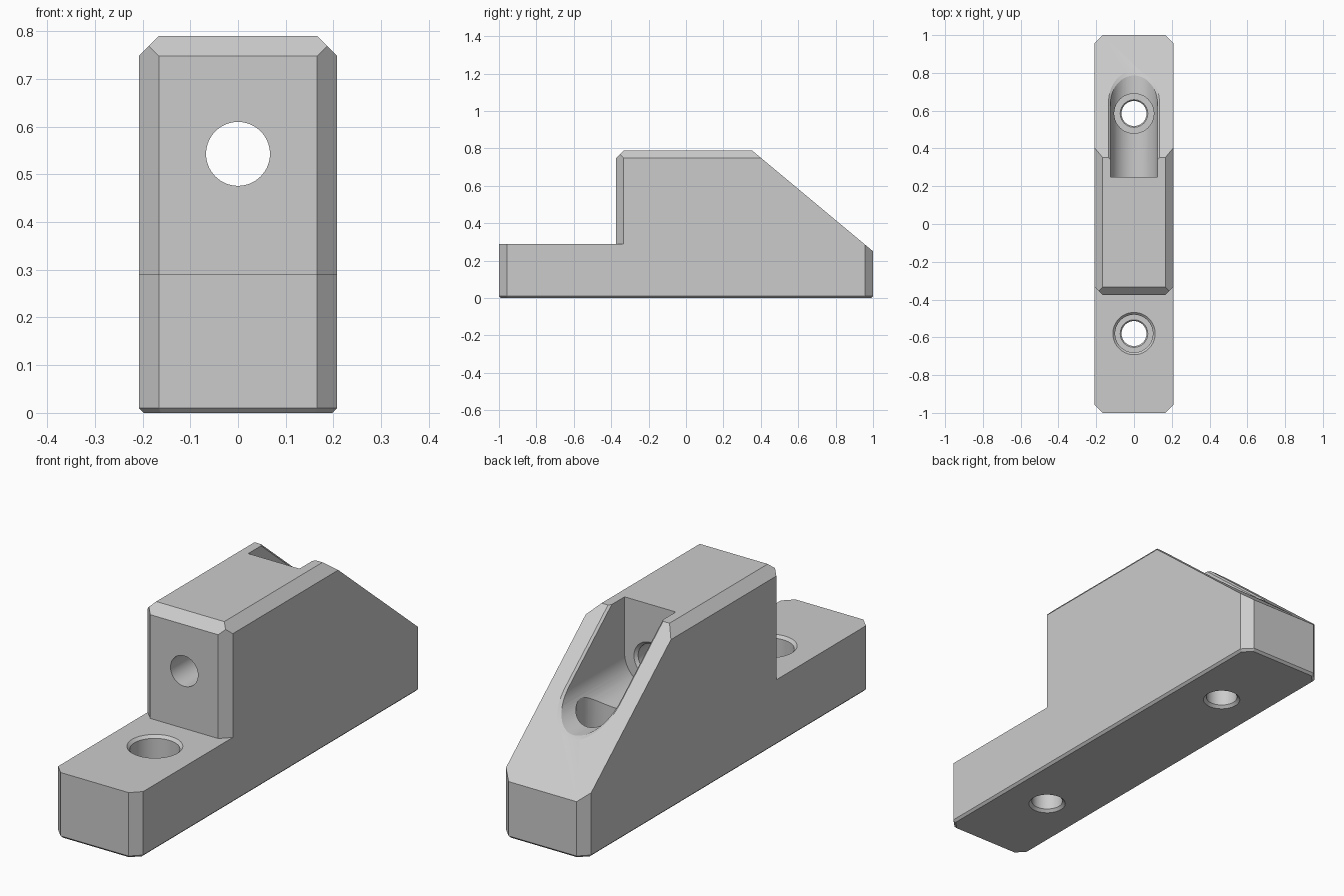
import bpy, bmesh
from math import sin, cos, pi
from mathutils import Vector

if "Cube" in bpy.data.objects:
    bpy.data.objects.remove(bpy.data.objects["Cube"])

W, H, C = 0.208, 0.79, 0.042      # half width, height, chamfer
STEP_Z, STEP_Y = 0.29, -0.375     # front ledge
BORE_Z, SLOT_Y, SLOT_R = 0.543, 0.25, 0.125
SEG = 64


def to_object(name, bm):
    bmesh.ops.recalc_face_normals(bm, faces=bm.faces)
    mesh = bpy.data.meshes.new(name)
    bm.to_mesh(mesh)
    bm.free()
    obj = bpy.data.objects.new(name, mesh)
    bpy.context.collection.objects.link(obj)
    return obj


def loft(name, rings):
    """Closed solid through rings of equal point count."""
    bm = bmesh.new()
    rows = [[bm.verts.new(p) for p in ring] for ring in rings]
    n = len(rows[0])
    for a, b in zip(rows, rows[1:]):
        for i in range(n):
            j = (i + 1) % n
            bm.faces.new((a[i], a[j], b[j], b[i]))
    bm.faces.new(rows[0])
    bm.faces.new(rows[-1])
    return to_object(name, bm)


def lathe(name, profile, place):
    """Round cutter from (radius, height) pairs, positioned by place(u, v, h)."""
    turns = [2 * pi * i / SEG for i in range(SEG)]
    return loft(name, [[place(r * cos(t), r * sin(t), h) for t in turns]
                       for r, h in profile])


def slot_outline(r, top):
    """Open-topped channel section in x and z with a round floor."""
    half = SEG // 2
    arc = [(-r * cos(pi * i / half), BORE_Z - r * sin(pi * i / half))
           for i in range(half + 1)]
    return [(-r, top)] + arc + [(r, top)]


# Block with sloped back and chamfered edges, trimmed by planes
bm = bmesh.new()
bmesh.ops.create_cube(bm, size=1)
for v in bm.verts:
    v.co = Vector((v.co.x * 2 * W, v.co.y * 2, (v.co.z + 0.5) * H))
B = 0.01
planes = [((0, 1, 0.25), (0, 0.5, 0.6))]
for s in (-1, 1):
    planes.append(((s * W, 0, H - C), (s, 0, 1)))
    planes.append(((s * W, 0, B), (s, 0, -1)))
    planes.append(((0, s, B), (0, s, -1)))
    for e in (-1, 1):
        planes.append(((s * W, e * (1 - C), 0), (s, e, 0)))
        planes.append(((s * W, e * (1 - C), B), (s, e, -2 ** 0.5)))
for co, no in planes:
    cut = bmesh.ops.bisect_plane(bm, geom=bm.verts[:] + bm.edges[:] + bm.faces[:],
                                 plane_co=co, plane_no=no, clear_outer=True)
    edges = [g for g in cut["geom_cut"] if isinstance(g, bmesh.types.BMEdge)]
    bmesh.ops.contextual_create(bm, geom=edges)
body = to_object("mounting_block", bm)

# Front ledge cut, leaving chamfered upright corners
x, reach = W - C, 0.8
plan = [(-1, -2), (1, -2), (x + reach, STEP_Y + reach), (x, STEP_Y),
        (-x, STEP_Y), (-x - reach, STEP_Y + reach)]
cutters = [loft("ledge_cutter", [[(px, py, z) for px, py in plan]
                                 for z in (STEP_Z, 1)])]

# Chamfer along the front top edge
y0, z0 = STEP_Y + C, H
tri = [(y0 - 0.15, z0 - 0.15), (y0 + 0.15, z0 + 0.15), (y0 - 0.15, z0 + 0.15)]
cutters.append(loft("brow_cutter", [[(px, y, z) for y, z in tri]
                                    for px in (-0.5, 0.5)]))

# Open channel running out through the slope
cutters.append(loft("channel_cutter", [[(px, y, z) for px, z in slot_outline(SLOT_R, 1)]
                                       for y in (SLOT_Y, 1.2)]))


# Fine chamfer where the channel meets the slope
def on_slope(r, shift):
    return [(px, 1 + (0.25 - z) * 1.2 + shift, z) for px, z in slot_outline(r, 0.81)]


cutters.append(loft("channel_rim_cutter", [on_slope(SLOT_R - 0.001, -0.014),
                                           on_slope(SLOT_R + 0.011, 0.002)]))

# Vertical screw holes with counterbores, then the horizontal bore
shank = [(0.09, -0.012), (0.066, 0.012), (0.066, 0.143), (0.073, 0.15)]
front = shank + [(0.1, 0.15), (0.1, 0.278), (0.125, 0.303)]
rear = shank + [(0.105, 0.15), (0.105, 0.7)]
for name, profile, y in (("front_hole_cutter", front, -0.58),
                         ("rear_hole_cutter", rear, 0.585)):
    cutters.append(lathe(name, profile, lambda u, v, h, y=y: (u, y + v, h)))
bore = [(0.067, -0.5), (0.067, 0.238), (0.081, 0.252), (0.081, 0.3)]
cutters.append(lathe("bore_cutter", bore, lambda u, v, h: (u, h, BORE_Z + v)))

# Apply the cuts
bpy.ops.object.select_all(action="DESELECT")
bpy.context.view_layer.objects.active = body
body.select_set(True)
for c in cutters:
    c.hide_render = True
    mod = body.modifiers.new(c.name, "BOOLEAN")
    mod.operation = "DIFFERENCE"
    mod.solver = "EXACT"
    mod.object = c
    bpy.ops.object.modifier_apply(modifier=mod.name)
for c in cutters:
    bpy.data.objects.remove(c)

# Plain grey finish
grey = bpy.data.materials.new("plain_grey")
grey.use_nodes = True
colour = (0.6, 0.6, 0.6, 1)
grey.diffuse_color = colour
grey.node_tree.nodes["Principled BSDF"].inputs["Base Color"].default_value = colour
body.data.materials.clear()
body.data.materials.append(grey)
for p in body.data.polygons:
    p.material_index = 0
bpy.ops.object.shade_smooth_by_angle(angle=pi / 9)
